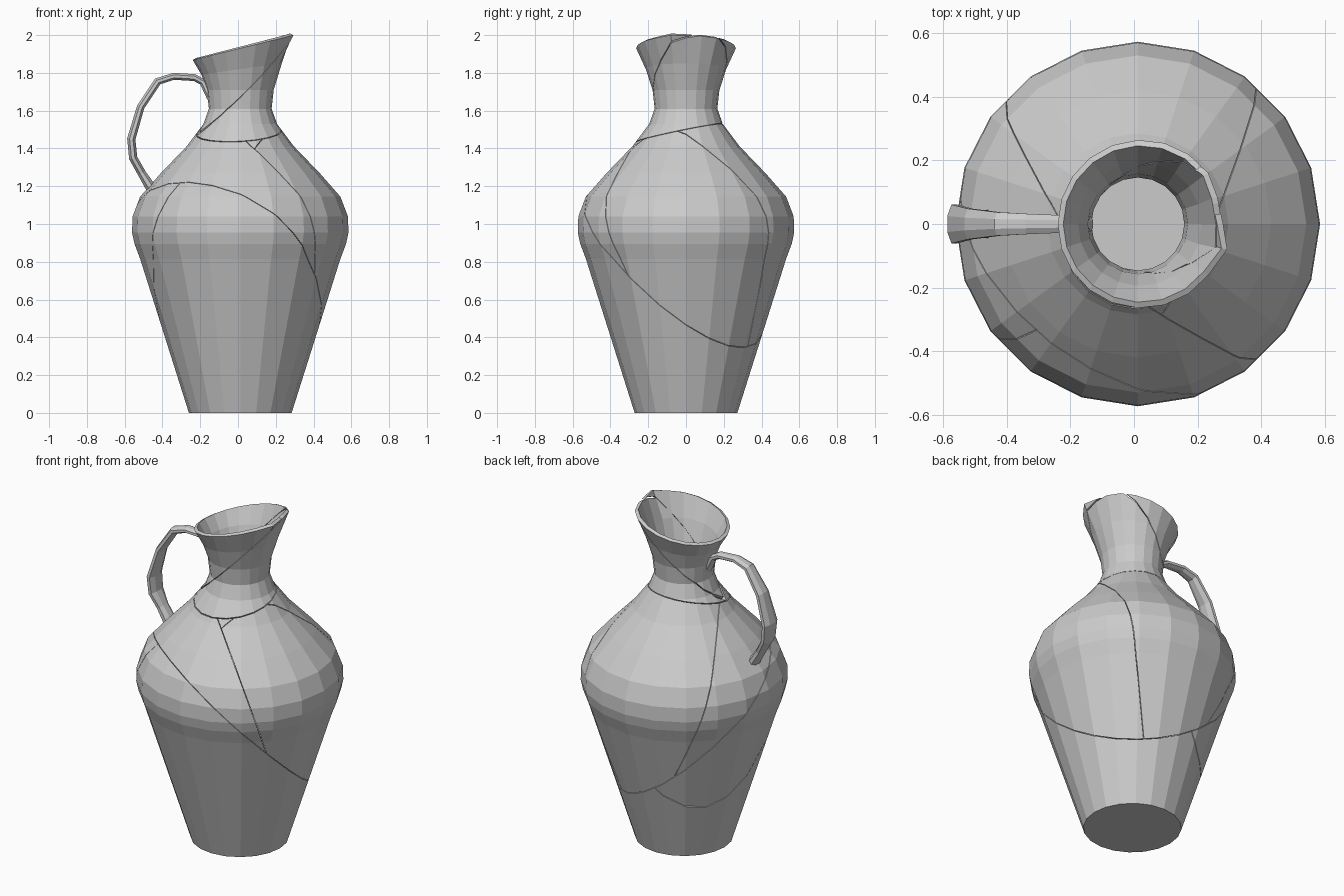
import bpy, bmesh
from math import sin, cos, pi
from mathutils import Vector

if "Cube" in bpy.data.objects:
    bpy.data.objects.remove(bpy.data.objects["Cube"])

SIDES = 20
CX = 0.012
GAP = 0.0015


def make_object(name, bm):
    mesh = bpy.data.meshes.new(name)
    bm.to_mesh(mesh)
    bm.free()
    obj = bpy.data.objects.new(name, mesh)
    bpy.context.collection.objects.link(obj)
    return obj


def plane(*pts):
    """Point and normal of the plane through three points."""
    a, b, c = (Vector(p) for p in pts)
    n = (b - a).cross(c - a).normalized()
    return a, n if n.z > 0 else -n


# Jug skin: radius, height, tilt of the ring towards the spout
profile = [(0.272, 0, 0), (0.53, 0.815, 0), (0.56, 0.895, 0), (0.573, 0.955, 0),
           (0.57, 1.04, 0), (0.53, 1.145, 0), (0.42, 1.27, 0), (0.285, 1.41, 0),
           (0.195, 1.53, 0), (0.166, 1.61, 0), (0.177, 1.71, 0),
           (0.213, 1.82, 0.14), (0.264, 1.93, 0.245)]
skin = bmesh.new()
rings = []
for r, z, tilt in profile:
    ring = []
    for i in range(SIDES):
        a = 2 * pi * i / SIDES
        rr = r + tilt * 0.05 * cos(a)
        ring.append(skin.verts.new((CX + rr * cos(a), rr * sin(a), z + tilt * rr * cos(a))))
    rings.append(ring)
for lo, hi in zip(rings, rings[1:]):
    for i in range(SIDES):
        j = (i + 1) % SIDES
        skin.faces.new((lo[i], lo[j], hi[j], hi[i]))
skin.faces.new(rings[0][::-1])
# Spout tip, pulled slightly to one side
rings[-1][-1].co = (0.293, -0.08, 2.0)
rings[-1][0].co.x -= 0.008
rings[-1][1].co.x -= 0.012

# Cracks: each node is (plane, part above, part below)
shoulder = plane((-0.22, -0.1, 1.46), (0.02, -0.25, 1.44), (0.2, 0, 1.5))
neck = plane((0.285, -0.08, 1.972), (-0.15, 0, 1.56), (0.2, 0.17, 1.962))
low = plane((-0.28, -0.37, 1.23), (0.42, -0.32, 0.73), (0.34, 0.2, 0.365))
front = plane((0.02, -0.24, 1.445), (0.36, -0.43, 1.1), (0.42, -0.32, 0.73))
back = plane((0.26, 0.05, 1.4), (0.36, 0.3, 1.25), (0.37, 0.43, 0.95))
left = plane((-0.28, -0.31, 1.23), (-0.48, -0.31, 0.85), (-0.46, -0.1, 0.55))
tree = (shoulder,
        (neck, "neck_upper_shard", "neck_lower_shard"),
        (low,
         (front, (back, "side_shard_a", "side_shard_b"), "front_shard"),
         (left, "base_shard_a", "base_shard_b")))


def split(bm, node):
    if isinstance(node, str):
        if not bm.faces:
            bm.free()
            return
        obj = make_object(node, bm)
        mod = obj.modifiers.new("wall", 'SOLIDIFY')
        mod.thickness = 0.02
        mod.offset = -1
        return
    (co, n), above, below = node
    for side, child in ((1, above), (-1, below)):
        part = bm.copy()
        bmesh.ops.bisect_plane(part, geom=part.verts[:] + part.edges[:] + part.faces[:],
                               dist=1e-5, plane_co=co + n * GAP * side, plane_no=n * side,
                               clear_inner=True)
        split(part, child)
    bm.free()


split(skin, tree)

# Handle: x, z, half thickness, half width
path = [(-0.145, 1.665, 0.02, 0.03), (-0.185, 1.75, 0.02, 0.03), (-0.23, 1.775, 0.02, 0.03),
        (-0.34, 1.782, 0.02, 0.035), (-0.425, 1.755, 0.022, 0.04), (-0.515, 1.62, 0.022, 0.052),
        (-0.565, 1.45, 0.024, 0.066), (-0.555, 1.35, 0.024, 0.062), (-0.51, 1.27, 0.024, 0.045),
        (-0.457, 1.185, 0.03, 0.048), (-0.435, 1.15, 0.03, 0.048)]
bm = bmesh.new()
loops = []
for k, (x, z, t, w) in enumerate(path):
    p, q = path[max(k - 1, 0)], path[min(k + 1, len(path) - 1)]
    d = Vector((q[0] - p[0], 0, q[1] - p[1])).normalized()
    nrm = Vector((d.z, 0, -d.x))
    loops.append([bm.verts.new(Vector((x, 0, z)) + nrm * t * cos(a) + Vector((0, w * sin(a), 0)))
                  for a in (pi / 8 + i * pi / 4 for i in range(8))])
for u, v in zip(loops, loops[1:]):
    for i in range(8):
        j = (i + 1) % 8
        bm.faces.new((u[i], u[j], v[j], v[i]))
bm.faces.new(loops[0][::-1])
bm.faces.new(loops[-1])
bmesh.ops.recalc_face_normals(bm, faces=bm.faces)
make_object("handle", bm)
